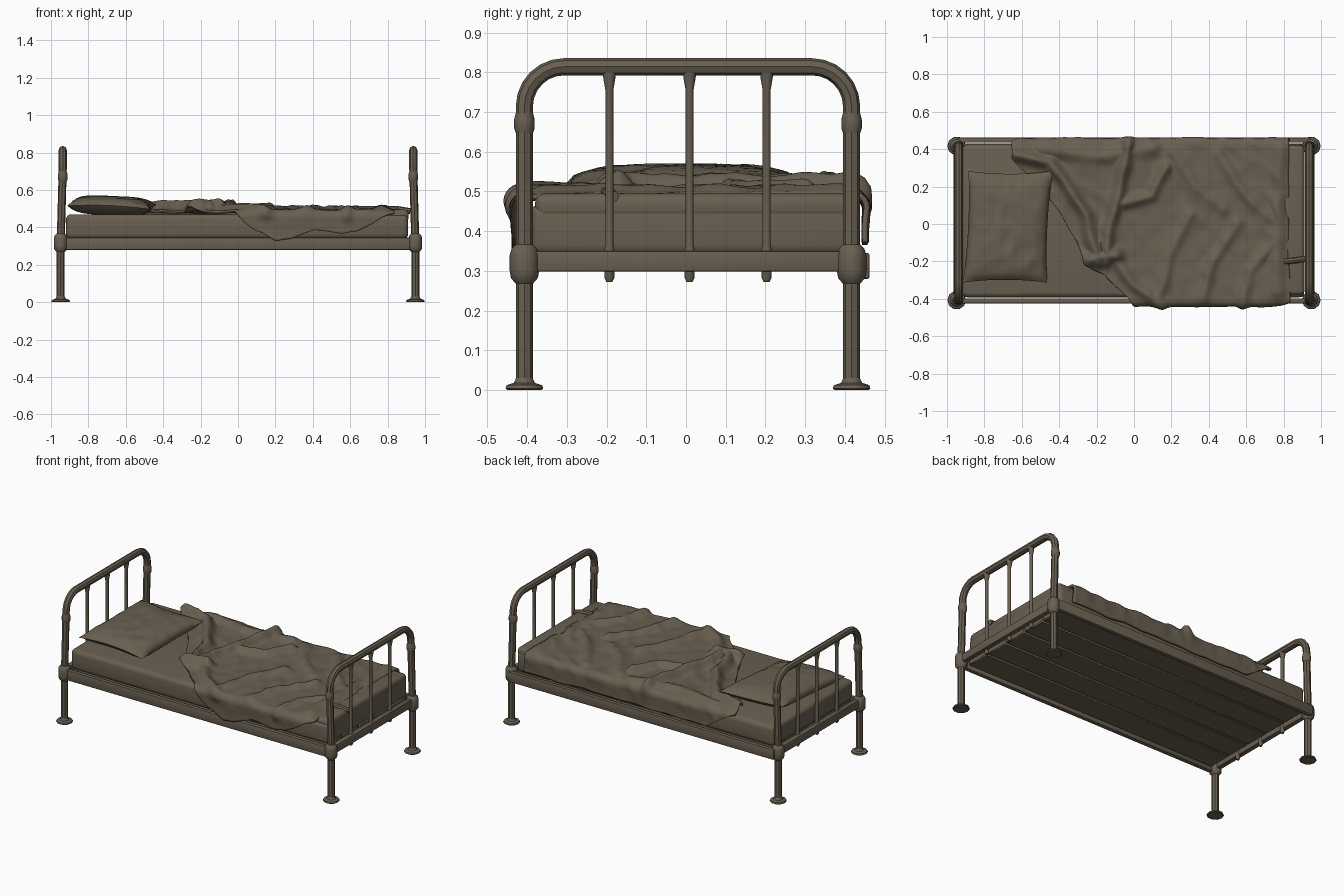
import bpy, bmesh, math
from mathutils import Vector, noise

if "Cube" in bpy.data.objects:
    bpy.data.objects.remove(bpy.data.objects["Cube"])

# one dull brown paint for the whole model
mat = bpy.data.materials.new("dull_brown")
mat.diffuse_color = (0.14, 0.115, 0.08, 1)
mat.use_nodes = True
mat.node_tree.nodes["Principled BSDF"].inputs["Base Color"].default_value = mat.diffuse_color

YF, YB = -0.407, 0.417          # front and back post lines
YM = (YF + YB) / 2


def finish(ob, angle=40):
    ob.data.materials.clear()
    ob.data.materials.append(mat)
    bpy.ops.object.select_all(action='DESELECT')
    ob.select_set(True)
    bpy.context.view_layer.objects.active = ob
    bpy.ops.object.shade_smooth_by_angle(angle=math.radians(angle))
    return ob


def from_bm(name, bm, angle=40):
    me = bpy.data.meshes.new(name)
    bm.to_mesh(me)
    bm.free()
    ob = bpy.data.objects.new(name, me)
    bpy.context.collection.objects.link(ob)
    return finish(ob, angle)


def box(name, x0, x1, y0, y1, z0, z1, bevel=0.005, seg=2):
    bm = bmesh.new()
    bmesh.ops.create_cube(bm, size=1)
    for v in bm.verts:
        v.co = ((x0 + x1) / 2 + v.co.x * (x1 - x0),
                (y0 + y1) / 2 + v.co.y * (y1 - y0),
                (z0 + z1) / 2 + v.co.z * (z1 - z0))
    bmesh.ops.bevel(bm, geom=bm.edges[:], offset=bevel, segments=seg, profile=0.5, affect='EDGES')
    return from_bm(name, bm)


def lathe(name, x, y, profile, n=12):
    """Closed turned part from (radius, z) pairs."""
    bm = bmesh.new()
    rings = [[bm.verts.new((x + r * math.cos(2 * math.pi * k / n),
                            y + r * math.sin(2 * math.pi * k / n), z)) for k in range(n)]
             for r, z in profile]
    for a, b in zip(rings, rings[1:]):
        for k in range(n):
            bm.faces.new((a[k], a[(k + 1) % n], b[(k + 1) % n], b[k]))
    bm.faces.new(rings[0][::-1])
    bm.faces.new(rings[-1])
    return from_bm(name, bm)


def tube(name, pts, r):
    cu = bpy.data.curves.new(name, 'CURVE')
    cu.dimensions = '3D'
    cu.bevel_depth, cu.bevel_resolution, cu.use_fill_caps = r, 2, True
    sp = cu.splines.new('POLY')
    sp.points.add(len(pts) - 1)
    for p, c in zip(sp.points, pts):
        p.co = (*c, 1)
    ob = bpy.data.objects.new(name, cu)
    bpy.context.collection.objects.link(ob)
    bpy.ops.object.select_all(action='DESELECT')
    ob.select_set(True)
    bpy.context.view_layer.objects.active = ob
    bpy.ops.object.convert(target='MESH')
    return finish(bpy.context.view_layer.objects.active)


# head and foot ends: arched tube, bars, cross rail, collars and feet
R, TOP = 0.1, 0.814
for side, end in ((-1, "head"), (1, "foot")):
    xt, xl = side * 0.937, side * 0.948
    arc = [math.pi / 2 * k / 6 for k in range(7)]
    pts = [(xl, YF, 0.01), (xl, YF, 0.32)]
    pts += [(xt, YF + R - R * math.cos(a), TOP - R + R * math.sin(a)) for a in arc]
    pts += [(xt, YB - R + R * math.sin(a), TOP - R + R * math.cos(a)) for a in arc]
    pts += [(xl, YB, 0.32), (xl, YB, 0.01)]
    tube(end + "_arch", pts, 0.0215)
    box(end + "_cross_rail", xl - 0.016, xl + 0.016, YF, YB, 0.298, 0.35)
    for y in (YM - 0.198, YM + 0.004, YM + 0.198):
        lathe(end + "_bar", xt, y, [(0.008, 0.272), (0.013, 0.282), (0.013, 0.355), (0.0105, 0.37),
                                    (0.0105, 0.755), (0.016, 0.785), (0.018, 0.8)], 10)
    for y in (YF, YB):
        lathe(end + "_foot", xl, y, [(0.045, 0), (0.05, 0.004), (0.047, 0.012), (0.028, 0.018),
                                     (0.022, 0.03)], 10)
        lathe(end + "_corner_joint", xl, y, [(0.022, 0.268), (0.034, 0.282), (0.037, 0.3),
                                             (0.037, 0.34), (0.032, 0.356), (0.022, 0.366)])
        lathe(end + "_post_collar", xt, y, [(0.021, 0.645), (0.026, 0.66), (0.026, 0.68), (0.021, 0.7)])

# side rails
box("front_side_rail", -0.945, 0.945, -0.425, -0.397, 0.28, 0.345)
box("back_side_rail", -0.945, 0.945, 0.435, 0.462, 0.28, 0.345)

# lengthwise slats under the mattress
for k in range(5):
    y = -0.39 + k * 0.165
    box("bed_slat", -0.905, 0.905, y, y + 0.161, 0.298, 0.345, 0.006, 1)

# mattress and the folded sheet at its foot end
box("mattress", -0.92, 0.91, -0.392, 0.425, 0.338, 0.47, 0.028, 4)
box("foot_sheet", 0.79, 0.912, -0.38, 0.42, 0.43, 0.495, 0.024, 4)
tube("sheet_tuck", [(0.8, -0.2, 0.497), (0.86, -0.195, 0.497), (0.92, -0.185, 0.487)], 0.016)

# pillow: two bulged sheets joined at a seam
bm = bmesh.new()
N = 28
for s in (1, -1):
    g = []
    for i in range(N + 1):
        for j in range(N + 1):
            u, v = 2 * i / N - 1, 2 * j / N - 1
            full = ((1 - u ** 4) * (1 - v ** 4)) ** 0.55
            x = 0.225 * u * (1 - 0.06 * (1 - v * v))
            y = 0.298 * v * (1 - 0.05 * (1 - u * u))
            crease = 0.018 * abs(noise.noise((u * 2.5 + v, v * 2.2 - u, 3))) * full
            z = s * 0.052 * full - (crease if s > 0 else 0) + 0.012 * u * u * v
            g.append(bm.verts.new((-0.675 + x + 0.015 * v, -0.015 + y, 0.517 - 0.04 * x + z)))
    for i in range(N):
        for j in range(N):
            a = i * (N + 1) + j
            q = (g[a], g[a + N + 1], g[a + N + 2], g[a + 1])
            bm.faces.new(q if s > 0 else q[::-1])
bmesh.ops.remove_doubles(bm, verts=bm.verts[:], dist=0.0005)
from_bm("pillow", bm, 75)

# blanket: cloth laid over the mattress, hanging at both sides, with folds
ZT, EDGE_F, EDGE_B, RC = 0.485, -0.405, 0.425, 0.03
HEM = [(-0.66, 0.35), (-0.5, 0.2), (-0.4, 0.06), (-0.3, -0.1), (-0.27, -0.22), (-0.16, -0.27),
       (-0.07, -0.36), (0.0, -0.44), (0.1, -0.53), (0.2, -0.575), (0.28, -0.57), (0.4, -0.52),
       (0.55, -0.54), (0.64, -0.53), (0.75, -0.47), (0.83, -0.42)]
FOLDS = [  # height, width, path
    (0.05, 0.035, [(-0.64, 0.37), (-0.45, 0.33), (-0.36, 0.2), (-0.26, 0.05), (-0.19, -0.2)]),
    (0.05, 0.032, [(-0.03, 0.42), (-0.07, 0.2), (-0.13, 0.0), (-0.15, -0.2)]),
    (0.035, 0.03, [(0.17, 0.3), (0.1, 0.15), (-0.06, 0.11)]),
    (0.055, 0.04, [(-0.24, -0.19), (-0.1, -0.17)]),
    (0.03, 0.03, [(-0.1, -0.2), (0.0, -0.33), (0.15, -0.43)]),
    (0.02, 0.035, [(0.2, 0.38), (0.33, 0.2), (0.47, 0.08)]),
    (0.02, 0.03, [(0.45, 0.38), (0.6, 0.15), (0.76, 0.0)]),
    (0.022, 0.03, [(0.3, 0.05), (0.2, -0.15), (0.12, -0.42)]),
    (0.022, 0.03, [(0.55, 0.0), (0.42, -0.2), (0.37, -0.4)]),
    (0.02, 0.03, [(0.75, -0.1), (0.62, -0.25), (0.58, -0.45)]),
    (0.022, 0.04, [(0.76, -0.36), (0.78, 0.4)]),
    (0.025, 0.04, [(-0.5, 0.4), (-0.2, 0.36), (0.1, 0.4)])]


def hem(x):
    for (x0, s0), (x1, s1) in zip(HEM, HEM[1:]):
        if x <= x1:
            return s0 + (s1 - s0) * (x - x0) / (x1 - x0)
    return HEM[-1][1]


def seg_dist(p, a, b):
    d = b - a
    t = max(0, min(1, (p - a).dot(d) / d.length_squared))
    return (p - a - d * t).length


def fold_height(x, s):
    p, total = Vector((x, s)), 0
    for h, w, path in FOLDS:
        d = min(seg_dist(p, Vector(a), Vector(b)) for a, b in zip(path, path[1:]))
        total = max(total, h * math.exp(-(d / w) ** 2))
    a, b = x * 0.8 + s * 0.6, s * 0.8 - x * 0.6
    return total + 0.022 * (0.8 - abs(noise.noise((a * 9, b * 3, 1)))) * 0.7 \
        + 0.006 * noise.noise((x * 14, s * 12, 5))


def drape(x, s):
    """Position and outward direction of cloth at distance s across the bed."""
    sign, edge = (1, EDGE_B) if s > 0 else (-1, EDGE_F)
    over = sign * (s - edge)
    if over <= 0:
        return Vector((x, s, ZT)), Vector((0, 0, 1)), 1
    a = min(over / RC, math.pi / 2)
    drop = max(0, over - RC * math.pi / 2)
    p = Vector((x, edge + sign * RC * math.sin(a), ZT - RC * (1 - math.cos(a)) - drop))
    amount = max(0.35, 1 - over * 6)
    return p, Vector((0, sign * math.sin(a), math.cos(a))), amount


bm = bmesh.new()
NX, NS = 150, 100
rows = []
for i in range(NX + 1):
    x = -0.66 + 1.49 * i / NX
    s0 = hem(x) + 0.008 * noise.noise((x * 12, 0, 9))
    s1 = 0.44 + 0.115 * min(1, max(0, (x + 0.66) / 0.2)) + 0.015 * noise.noise((x * 6, 0, 2))
    row = []
    for j in range(NS + 1):
        s = s0 + (s1 - s0) * j / NS
        p, n, amount = drape(x, s)
        p += n * fold_height(x, s) * amount
        p.x += 0.012 * noise.noise((x * 4, s * 7, 7))
        p.y = max(-0.466, min(0.468, p.y))
        row.append(bm.verts.new(p))
    rows.append(row)
for a, b in zip(rows, rows[1:]):
    for j in range(NS):
        bm.faces.new((a[j], b[j], b[j + 1], a[j + 1]))
blanket = from_bm("blanket", bm, 60)
mod = blanket.modifiers.new("cloth_thickness", 'SOLIDIFY')
mod.thickness, mod.offset = 0.014, -1
